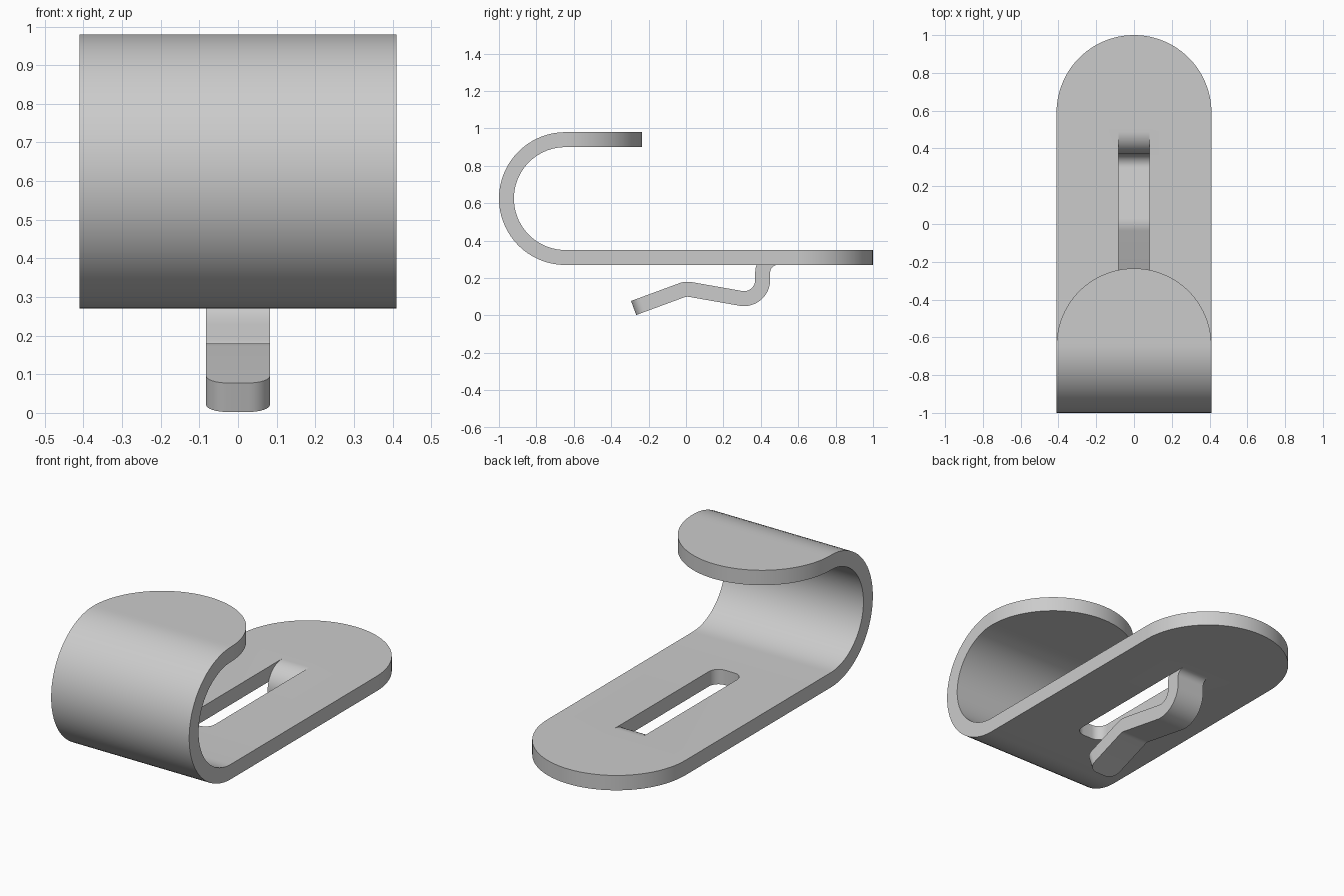
import bpy, bmesh
from math import sin, cos, pi, radians, tan

if "Cube" in bpy.data.objects:
    bpy.data.objects.remove(bpy.data.objects["Cube"])

T = 0.08                      # sheet thickness
W, H = 0.41, 0.083            # half widths of the plate and the tongue
R = 0.055                     # corner radius of tongue tip and slot
BASE, TOP = 0.31, 0.94        # mid-sheet heights of the two flat legs
SLOT0, SLOT1 = 0.49, -0.37    # slot ends

bm = bmesh.new()


def strip(stations, xs_of, skip=lambda i, c: False):
    """Skin a row of (y, z, data) stations with quads across their x columns."""
    rows = [[bm.verts.new((x, s[0], s[1])) for x in xs_of(s)] for s in stations]
    for i in range(len(rows) - 1):
        for c in range(len(rows[0]) - 1):
            if not skip(i, c):
                a, b = rows[i], rows[i + 1]
                bm.faces.new((a[c], b[c], b[c + 1], a[c + 1]))


def arc(cy, cz, r, a0, a1, n):
    return [(cy + r * cos(radians(a0 + (a1 - a0) * i / n)),
             cz + r * sin(radians(a0 + (a1 - a0) * i / n))) for i in range(n + 1)]


# plate: round rear end, slotted base, half-circle hook, round upper end
N = 24
plate = [(0.59 + W * cos(pi / 2 * i / N), BASE, W * sin(pi / 2 * i / N), H) for i in range(N + 1)]
first = len(plate)
plate.append((SLOT0, BASE, W, H))
for i in range(9):
    a = pi / 2 * i / 8
    plate.append((SLOT1 + R - R * sin(a), BASE, W, H - R + R * cos(a)))
last = len(plate) - 1
mid = (BASE + TOP) / 2
plate += [(y, z, W, H - R) for y, z in arc(-0.645, mid, TOP - mid, 270, 90, 36)]
plate += [(-0.645 + W * sin(pi / 2 * i / N), TOP, W * cos(pi / 2 * i / N), H - R)
          for i in range(1, N + 1)]


def plate_columns(s):
    h = min(s[2], s[3])
    return (-s[2], -h, h, s[2])


strip(plate, plate_columns, lambda i, c: c == 1 and first <= i < last)

# tongue: bent down out of the slot, curled forward, kinked, rounded tip
path = arc(SLOT0, 0.23, 0.08, 90, 180, 12)
path += arc(0.31, 0.19, 0.10, 0, -100, 16)
kink, tip = (0.0, 0.143), (-0.28, 0.04)
r = 0.09
d = r * tan(radians(15))
ky, kz = kink[0] + d * cos(radians(10)), kink[1] - d * sin(radians(10))
path += arc(ky - r * sin(radians(10)), kz - r * cos(radians(10)), r, 80, 110, 6)
L = ((path[-1][0] - tip[0]) ** 2 + (path[-1][1] - tip[1]) ** 2) ** 0.5
uy, uz = (tip[0] - path[-1][0]) / L, (tip[1] - path[-1][1]) / L
tongue = [(y, z, H) for y, z in path]
for i in range(9):
    a = pi / 2 * i / 8
    back = R - R * sin(a)
    tongue.append((tip[0] - uy * back, tip[1] - uz * back, H - R + R * cos(a)))
strip(tongue, lambda s: (-s[2], s[2]))

# weld the tongue to the slot edge and clean the collapsed end quads
bmesh.ops.remove_doubles(bm, verts=bm.verts[:], dist=0.0003)
bmesh.ops.dissolve_degenerate(bm, edges=bm.edges[:], dist=0.0001)
bmesh.ops.recalc_face_normals(bm, faces=bm.faces[:])
me = bpy.data.meshes.new("spring_clip")
bm.to_mesh(me)
bm.free()
clip = bpy.data.objects.new("spring_clip", me)
bpy.context.collection.objects.link(clip)

# sheet thickness
sol = clip.modifiers.new("thickness", 'SOLIDIFY')
sol.thickness = T
sol.offset = 0
sol.use_even_offset = True
bpy.context.view_layer.objects.active = clip
clip.select_set(True)
bpy.ops.object.modifier_apply(modifier=sol.name)
bpy.ops.object.shade_smooth_by_angle(angle=radians(30))
